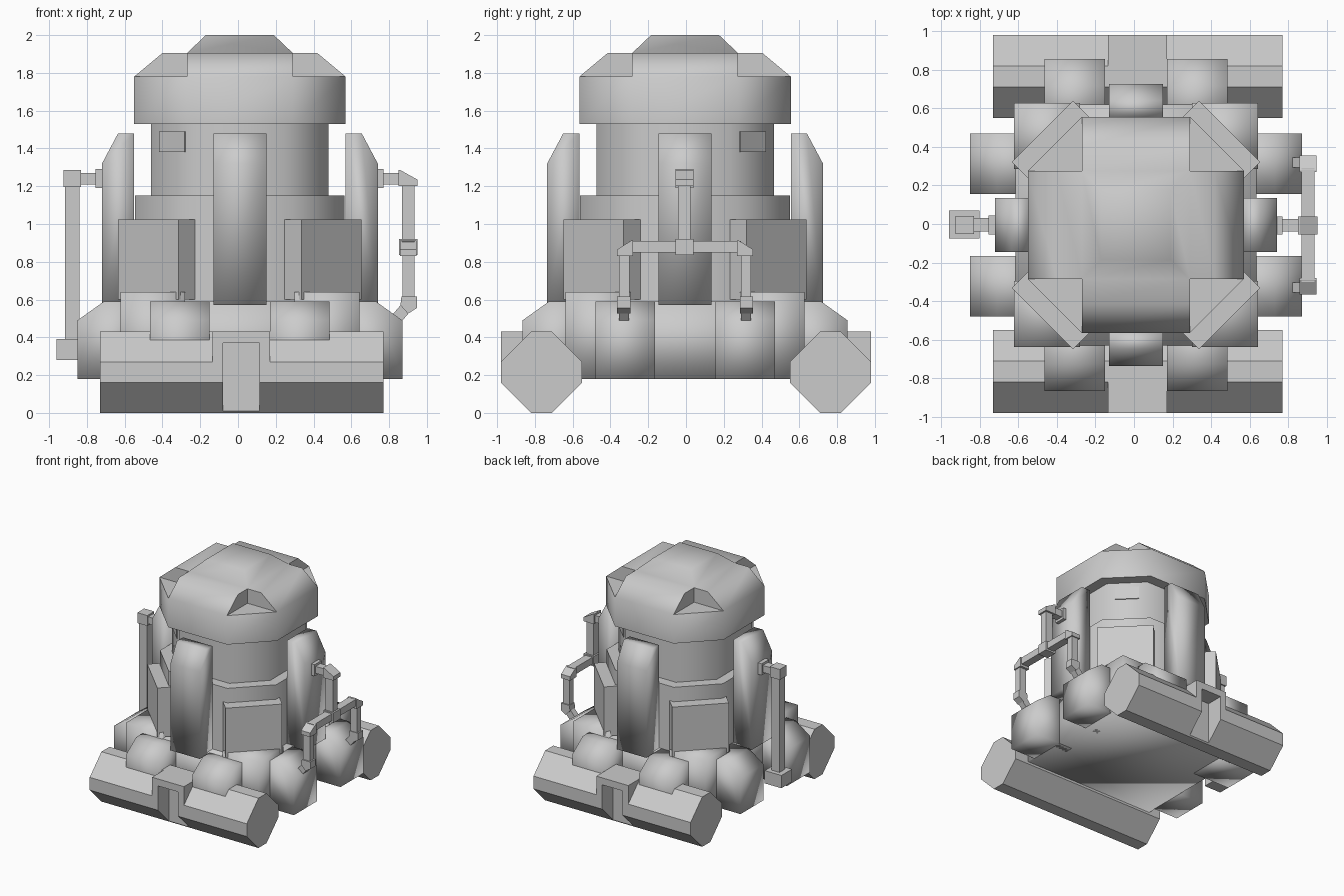
import bpy, bmesh, math
from mathutils import Matrix

if "Cube" in bpy.data.objects:
    bpy.data.objects.remove(bpy.data.objects["Cube"])

CX, CY = 0.01, -0.005          # axis of the machine body


def make(name, verts, faces, smooth=None, turn=None, copies=1):
    """Mesh object; smooth = sharp-edge angle in degrees; turn = body rotation about z;
    copies = quarter-turn repeats welded together."""
    bm = bmesh.new()
    for k in range(copies):
        R = Matrix.Rotation(k * math.pi / 2, 4, 'Z')
        vs = [bm.verts.new((R @ Matrix.Translation(v)).translation) for v in verts]
        for f in faces:
            bm.faces.new([vs[i] for i in f])
    bmesh.ops.remove_doubles(bm, verts=bm.verts, dist=1e-4)
    bmesh.ops.recalc_face_normals(bm, faces=bm.faces)
    me = bpy.data.meshes.new(name)
    bm.to_mesh(me)
    bm.free()
    if smooth:
        me.shade_smooth()
        me.set_sharp_from_angle(angle=math.radians(smooth))
    ob = bpy.data.objects.new(name, me)
    bpy.context.collection.objects.link(ob)
    if turn is not None:
        ob.location = (CX, CY, 0)
        ob.rotation_euler.z = math.radians(turn)
    return ob


def prism(name, pts, axis, a, b, **kw):
    """Extrude a 2D profile along an axis from a to b."""
    put = {'x': lambda p, t: (t, p[0], p[1]),
           'y': lambda p, t: (p[0], t, p[1]),
           'z': lambda p, t: (p[0], p[1], t)}[axis]
    n = len(pts)
    verts = [put(p, a) for p in pts] + [put(p, b) for p in pts]
    faces = [(i, (i + 1) % n, n + (i + 1) % n, n + i) for i in range(n)]
    faces += [tuple(range(n)), tuple(range(n, 2 * n))]
    return make(name, verts, faces, **kw)


def box(name, x, y, z, **kw):
    return prism(name, [(x[0], y[0]), (x[1], y[0]), (x[1], y[1]), (x[0], y[1])],
                 'z', z[0], z[1], **kw)


def octagon(r, c):
    return [(r, -c), (r, c), (c, r), (-c, r), (-r, c), (-r, -c), (-c, -r), (c, -r)]


# Skids: octagonal bars with a squared, notched block on the outer side
for side, s in (("front", -1), ("back", 1)):
    prof = [(s * (0.765 + p), 0.215 + q) for p, q in octagon(0.215, 0.055)]
    skid = prism(side + "_skid", prof, 'x', -0.73, 0.77)
    block = prism(side + "_skid_block", [(s * 0.98, 0.16), (s * 0.98, 0.43), (s * 0.72, 0.43),
                                         (s * 0.72, 0.16)], 'x', -0.135, 0.17)
    cut = box(side + "_notch_cutter", (-0.08, 0.115), sorted((s * 0.83, s * 1.1)), (-0.1, 0.37))
    cut.hide_render = True
    cut.hide_viewport = True
    for ob in (skid, block):
        m = ob.modifiers.new("notch", 'BOOLEAN')
        m.operation, m.solver, m.object = 'DIFFERENCE', 'EXACT', cut

# Body: base, waist and neck
S = 170                         # soft shading across corners
box("base", (-0.625, 0.625), (-0.625, 0.625), (0.18, 0.59), smooth=S, turn=0)
prism("waist", octagon(0.555, 0.28), 'z', 0.5, 1.15, smooth=80, turn=0)
prism("neck", octagon(0.47, 0.24), 'z', 1.1, 1.56, smooth=80, turn=0)

# Parts repeated on four sides
fin = [(0.56, 0.57), (0.73, 0.57), (0.73, 1.32), (0.645, 1.48), (0.56, 1.48)]
bulge = [(0.5, 0.18), (0.86, 0.18), (0.86, 0.49), (0.72, 0.59), (0.5, 0.59)]
for k in range(4):
    t = 90 * k
    prism(f"fin_{k}", fin, 'y', -0.14, 0.14, smooth=S, turn=t)
    prism(f"bulge_{k}_a", bulge, 'y', 0.16, 0.475, smooth=S, turn=t)
    prism(f"bulge_{k}_b", bulge, 'y', -0.475, -0.16, smooth=S, turn=t)
    box(f"corner_block_{k}", (0.29, 0.632), (0.29, 0.632), (0.182, 0.64), smooth=S, turn=t)
    box(f"corner_panel_{k}", (0.5, 0.686), (-0.225, 0.225), (0.6, 1.025), smooth=80, turn=t + 45)

# Small windows on two opposite neck corners
for k, t in enumerate((45, 225)):
    box(f"window_{k}", (0.45, 0.51), (-0.095, 0.095), (1.38, 1.49), turn=t)

# Cap: one quarter, repeated and welded
r, c, i = 0.56, 0.28, 0.18
quarter = [(r, -c, 1.53), (r, c, 1.53), (c, r, 1.53),          # 0-2 lower rim
           (r, -c, 1.78), (r, c, 1.78), (c, r, 1.78),          # 3-5 upper rim
           (0.41, -c, 1.905), (0.41, c, 1.905),                # 6-7 arm shoulder
           (c, -c, 1.905), (c, c, 1.905),                      # 8-9 crown base
           (c, -c, 1.78), (c, c, 1.78),                        # 10-11 sunk corners
           (i, -i, 2.0), (i, i, 2.0), (0, 0, 2.0), (0, 0, 1.53)]
make("cap", quarter, [(0, 1, 4, 3), (1, 2, 5, 4), (3, 4, 7, 6), (6, 7, 9, 8), (8, 9, 13, 12),
                      (12, 13, 14), (4, 11, 9, 7), (3, 6, 8, 10), (4, 5, 11),
                      (15, 1, 0), (15, 2, 1)], smooth=75, turn=0, copies=4)

# Left pipe
box("left_pipe_collar", (-0.755, -0.71), (-0.055, 0.045), (1.19, 1.29))
box("left_pipe_arm", (-0.84, -0.74), (-0.04, 0.03), (1.21, 1.27))
box("left_pipe_elbow", (-0.925, -0.83), (-0.052, 0.042), (1.195, 1.285))
box("left_pipe", (-0.915, -0.84), (-0.042, 0.032), (0.37, 1.2))
box("left_pipe_foot", (-0.96, -0.8), (-0.075, 0.07), (0.28, 0.39))

# Right forked pipe
box("right_pipe_collar", (0.73, 0.77), (-0.055, 0.04), (1.19, 1.29))
box("right_pipe_arm", (0.76, 0.86), (-0.04, 0.025), (1.21, 1.27))
prism("right_pipe_elbow", [(0.85, 1.2), (0.95, 1.2), (0.95, 1.235), (0.86, 1.285), (0.85, 1.285)],
      'y', -0.055, 0.04)
box("right_pipe", (0.867, 0.935), (-0.042, 0.025), (0.9, 1.21))
box("right_pipe_tee", (0.853, 0.95), (-0.055, 0.04), (0.835, 0.92))
box("right_pipe_crossbar", (0.867, 0.935), (-0.3, 0.29), (0.85, 0.91))
for side, s in (("front", -1), ("back", 1)):
    y = lambda d: CY + s * d
    a, b = y(0.29), y(0.36)
    prism(side + "_fork_elbow", [(y(0.275), 0.83), (y(0.36), 0.83), (y(0.36), 0.865),
                                 (y(0.285), 0.912), (y(0.275), 0.912)], 'x', 0.858, 0.945)
    box(side + "_fork_pipe", (0.87, 0.935), (y(0.295), y(0.35)), (0.58, 0.84))
    prism(side + "_fork_bend", [(0.865, 0.615), (0.947, 0.615), (0.947, 0.555), (0.9, 0.525),
                                (0.86, 0.57)], 'y', a, b)
    prism(side + "_fork_end", [(0.865, 0.575), (0.91, 0.535), (0.845, 0.46), (0.8, 0.5)],
          'y', y(0.297), y(0.35))
